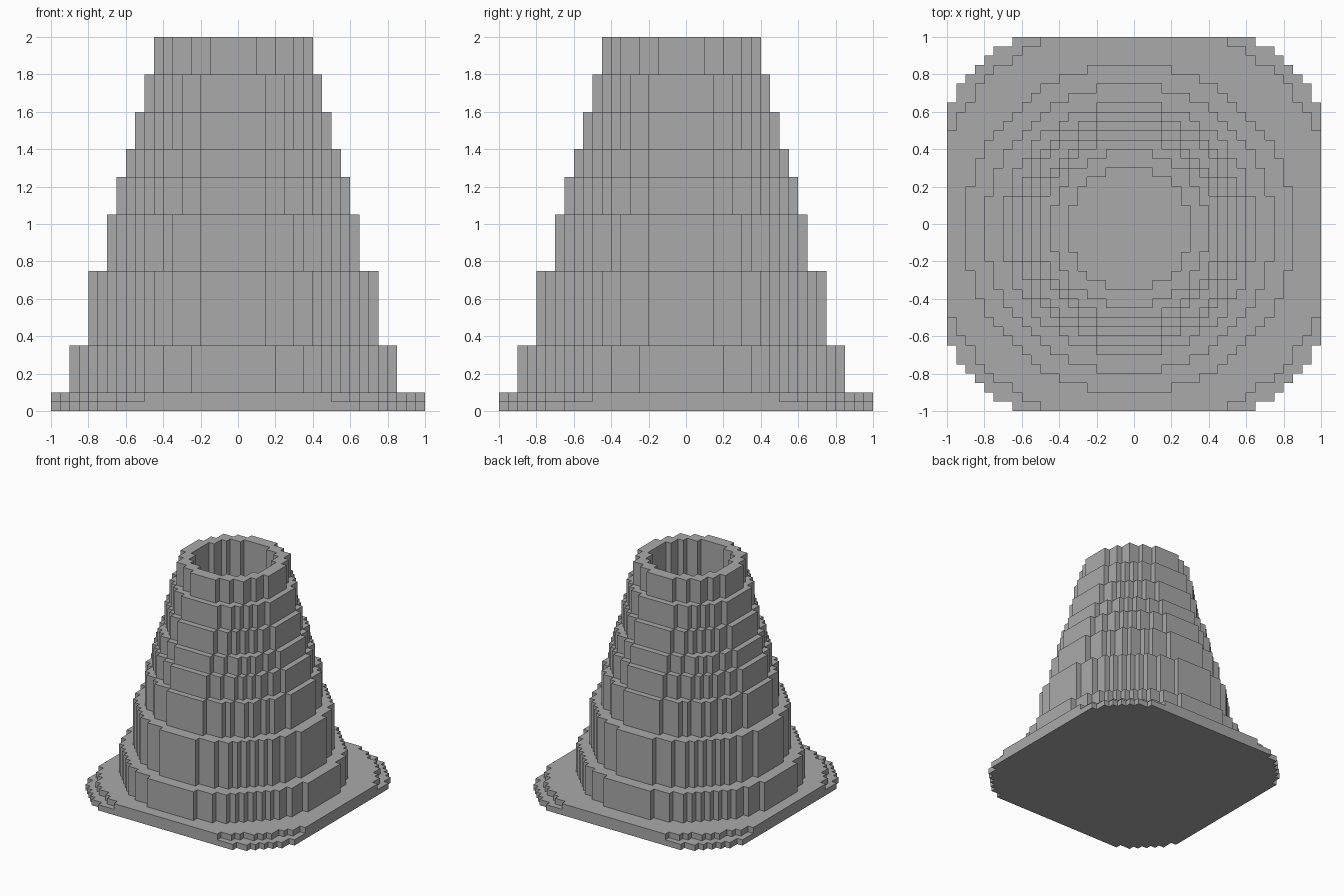
import bpy
import bmesh

UNIT = 0.05   # edge of one building block
HALF = 20     # blocks from the centre to the plate edge

cube = bpy.data.objects.get("Cube")
if cube:
    bpy.data.objects.remove(cube, do_unlink=True)

grey = bpy.data.materials.new("stone grey")
grey.use_nodes = True
colour = (0.4, 0.4, 0.4, 1)
grey.diffuse_color = colour
grey.node_tree.nodes["Principled BSDF"].inputs["Base Color"].default_value = colour


def disc(radius, centre):
    """Blocks whose middle lies in a circle, clipped to the square plate."""
    span = range(-HALF, HALF)
    return {(i, j) for i in span for j in span
            if (i + 0.5 - centre) ** 2 + (j + 0.5 - centre) ** 2 <= radius ** 2}


def stepped_part(name, cells, z0, z1, top, bottom=(), well=(), well_floor=0):
    """Block walls around the cells, with the exposed top, bottom and well."""
    bm = bmesh.new()

    def quad(points):
        bm.faces.new([bm.verts.new((x * UNIT, y * UNIT, z)) for x, y, z in points])

    def flat(i, j, z, up):
        ring = [(i, j, z), (i + 1, j, z), (i + 1, j + 1, z), (i, j + 1, z)]
        quad(ring if up else ring[::-1])

    def walls(region, low, high, outward):
        for i, j in region:
            ring = [(i, j), (i + 1, j), (i + 1, j + 1), (i, j + 1)]
            sides = [(0, -1), (1, 0), (0, 1), (-1, 0)]
            for k, (di, dj) in enumerate(sides):
                if (i + di, j + dj) not in region:
                    a, b = ring[k], ring[(k + 1) % 4]
                    if not outward:
                        a, b = b, a
                    quad([(*a, low), (*b, low), (*b, high), (*a, high)])

    walls(cells, z0, z1, True)
    walls(well, well_floor, z1, False)
    for i, j in top:
        flat(i, j, z1, True)
    for i, j in bottom:
        flat(i, j, z0, False)
    for i, j in well:
        flat(i, j, well_floor, True)

    bmesh.ops.remove_doubles(bm, verts=bm.verts, dist=UNIT / 100)
    mesh = bpy.data.meshes.new(name)
    bm.to_mesh(mesh)
    bm.free()
    mesh.materials.append(grey)
    bpy.context.collection.objects.link(bpy.data.objects.new(name, mesh))


# Part name, circle radius in blocks, circle centre, top height
tiers = [
    ("base_plate_lower", 23.6, 0, 0.05),
    ("base_plate_upper", 22, 0, 0.1),
    ("tower_foot", 17.5, -0.5, 0.35),
    ("tower_tier_1", 15.5, -0.5, 0.75),
    ("tower_tier_2", 13.5, -0.5, 1.05),
    ("tower_tier_3", 12.5, -0.5, 1.25),
    ("tower_tier_4", 11.5, -0.5, 1.4),
    ("tower_tier_5", 10.5, -0.5, 1.6),
    ("tower_tier_6", 9.5, -0.5, 1.8),
    ("tower_rim", 8.5, -0.5, 2.0),
]
opening = disc(6.5, -0.5)
shapes = [disc(radius, centre) for _, radius, centre, _ in tiers]

# Stack the tiers; the rim carries the straight central shaft
z = 0
for n, (name, _, _, z_top) in enumerate(tiers):
    last = n == len(tiers) - 1
    above = opening if last else shapes[n + 1]
    stepped_part(name, shapes[n], z, z_top, shapes[n] - above,
                 bottom=shapes[n] if n == 0 else (),
                 well=opening if last else (), well_floor=0.1)
    z = z_top
